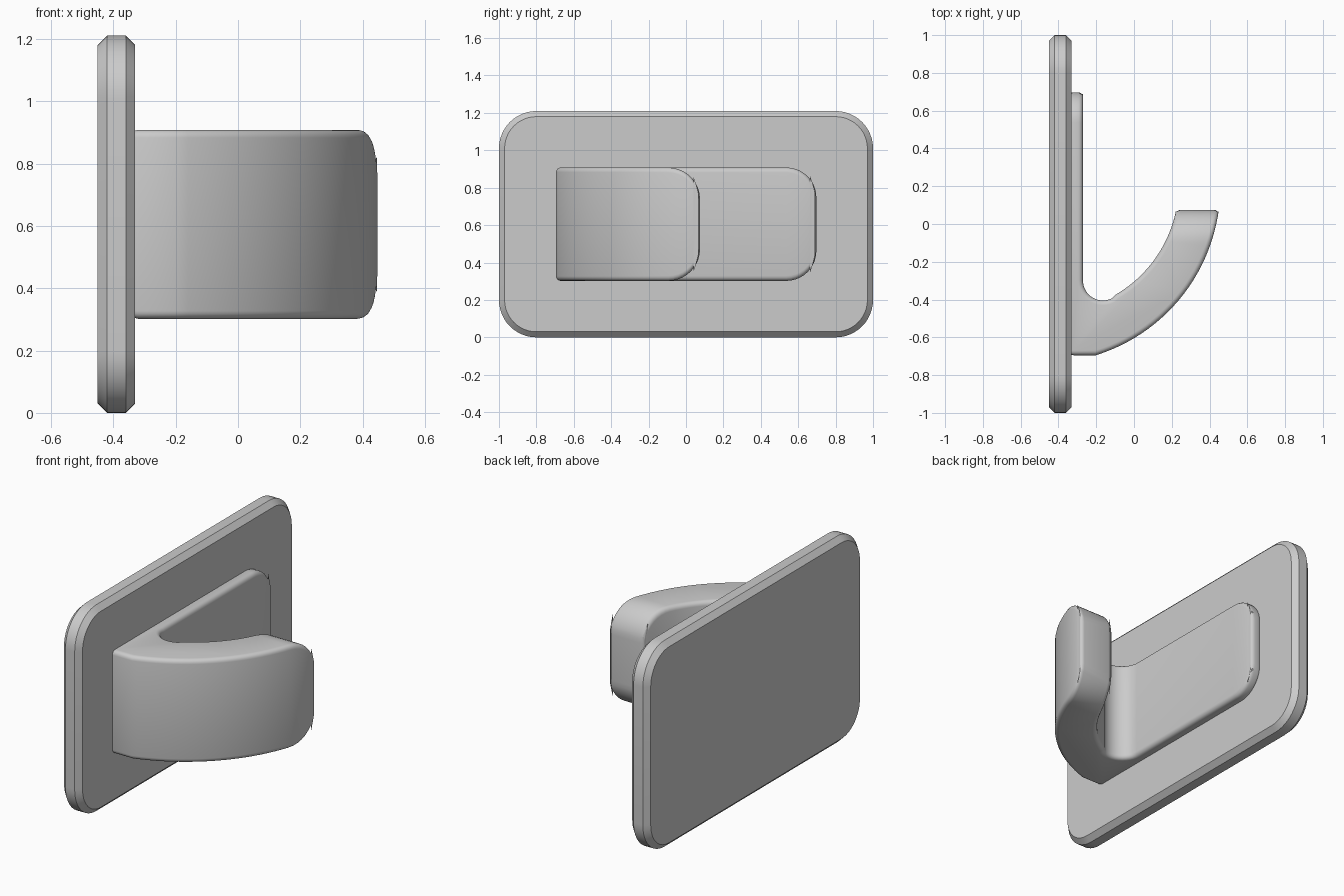
import bpy
import bmesh
from math import sin, cos, pi, sqrt, asin, radians

if "Cube" in bpy.data.objects:
    bpy.data.objects.remove(bpy.data.objects["Cube"], do_unlink=True)

grey = bpy.data.materials.new("plain grey")
grey.use_nodes = True
GREY = (0.6, 0.6, 0.6, 1)
grey.diffuse_color = GREY
grey.node_tree.nodes["Principled BSDF"].inputs["Base Color"].default_value = GREY

MID = 0.605  # height of the centre line


def finish(bm, name, bevel=0):
    bmesh.ops.recalc_face_normals(bm, faces=bm.faces[:])
    mesh = bpy.data.meshes.new(name)
    bm.to_mesh(mesh)
    bm.free()
    mesh.materials.append(grey)
    obj = bpy.data.objects.new(name, mesh)
    bpy.context.collection.objects.link(obj)
    bpy.ops.object.select_all(action='DESELECT')
    obj.select_set(True)
    bpy.context.view_layer.objects.active = obj
    if bevel:
        mod = obj.modifiers.new("rim", 'BEVEL')
        mod.width = bevel
        mod.segments = 4
        mod.limit_method = 'ANGLE'
        mod.angle_limit = radians(40)
        mod.use_clamp_overlap = False
        bpy.ops.object.modifier_apply(modifier=mod.name)
    bpy.ops.object.shade_smooth_by_angle(angle=radians(30))
    return obj


def arc(cx, cy, r, a0, a1, n):
    return [(cx + r * cos(a0 + (a1 - a0) * i / n),
             cy + r * sin(a0 + (a1 - a0) * i / n)) for i in range(n + 1)]


# Wall plate: rounded rectangle with a chamfer on both faces
def rounded_rect(half_y, half_z, r):
    pts = []
    for q, (sy, sz) in enumerate([(1, 1), (-1, 1), (-1, -1), (1, -1)]):
        pts += arc(sy * (half_y - r), sz * (half_z - r), r,
                   q * pi / 2, (q + 1) * pi / 2, 12)
    return pts


bm = bmesh.new()
rings = []
for x, inset in [(-0.45, 0.03), (-0.42, 0), (-0.36, 0), (-0.33, 0.03)]:
    outline = rounded_rect(1 - inset, MID - inset, 0.2 - inset)
    rings.append([bm.verts.new((x, y, MID + z)) for y, z in outline])
for a, b in zip(rings, rings[1:]):
    for i in range(len(a)):
        j = (i + 1) % len(a)
        bm.faces.new((a[i], a[j], b[j], b[i]))
bm.faces.new(rings[0])
bm.faces.new(rings[-1])
finish(bm, "wall_plate")

# Hook: side profile with rounded ends on the tab and on the tip
HALF = 0.303
FRONT, BACK = -0.27, -0.345
INNER = (-0.436, 0.206, 0.672)
OUTER = (-0.48, 0.2, 0.937)
N = 10


def end_stations(end, r):
    """(y, half height) pairs running out to a rounded end."""
    return [(end - r + r * sin(t * pi / 2 / N), HALF - r + r * cos(t * pi / 2 / N))
            for t in range(N + 1)]


def on_circle(circle, y):
    cx, cy, r = circle
    return cx + sqrt(r * r - (y - cy) ** 2)


def angle_at(circle, y):
    return asin((y - circle[1]) / circle[2])


tab = end_stations(0.697, 0.16)
tip = end_stations(0.075, 0.17)
tip_y = tip[0][0]
BOTTOM = -0.695

bend = arc(-0.165, -0.3, 0.105, pi, pi + radians(118), 12)
inside = arc(*INNER, radians(-60), angle_at(INNER, tip_y), 14)[:-1]
outside = arc(*OUTER, angle_at(OUTER, tip_y), angle_at(OUTER, BOTTOM), 20)[1:]

profile = [(FRONT, y, h) for y, h in reversed(tab)]
profile += [(x, y, HALF) for x, y in bend + inside]
tip_start = len(profile)
profile += [(on_circle(INNER, y), y, h) for y, h in tip]
profile += [(on_circle(OUTER, y), y, h) for y, h in reversed(tip)]
tip_stop = len(profile) - 1
profile += [(x, y, HALF) for x, y in outside]
profile.append((BACK, BOTTOM, HALF))
profile += [(BACK, y, h) for y, h in tab]

bm = bmesh.new()
upper = [bm.verts.new((x, y, MID + h)) for x, y, h in profile]
lower = [bm.verts.new((x, y, MID - h)) for x, y, h in profile]
count = len(profile)
for i in range(count):
    j = (i + 1) % count
    bm.faces.new((upper[i], upper[j], lower[j], lower[i]))
for side in (upper, lower):
    for k in range(N):
        bm.faces.new((side[k], side[k + 1], side[count - 2 - k], side[count - 1 - k]))
        a, b = tip_start + k, tip_stop - k
        bm.faces.new((side[a], side[a + 1], side[b - 1], side[b]))
    bm.faces.new(side[N:tip_start + 1] + side[tip_stop:count - N])
finish(bm, "hook", bevel=0.025)
